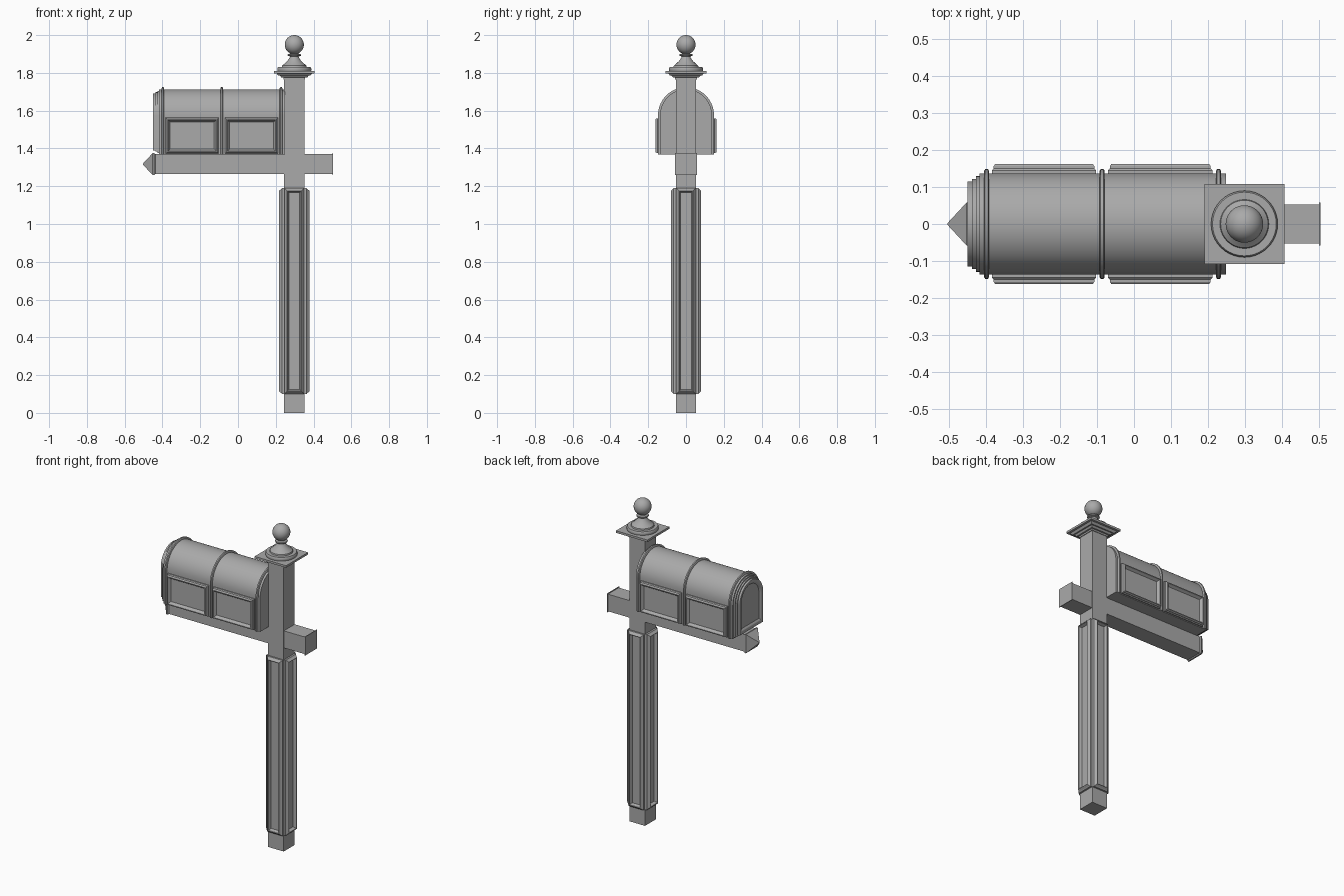
import bpy, bmesh, math
from mathutils import Vector

if "Cube" in bpy.data.objects:
    bpy.data.objects.remove(bpy.data.objects["Cube"], do_unlink=True)

grey = bpy.data.materials.new("plain_grey")
grey.use_nodes = True
grey.diffuse_color = (0.4, 0.4, 0.4, 1)
grey.node_tree.nodes["Principled BSDF"].inputs["Base Color"].default_value = (0.4, 0.4, 0.4, 1)

POST_X, HALF = 0.298, 0.054
BEAM_Z = 1.317


def loft(name, loops, smooth=False):
    """Join equal closed loops with quads and close both ends."""
    bm = bmesh.new()
    rows = [[bm.verts.new(p) for p in loop] for loop in loops]
    for a, b in zip(rows, rows[1:]):
        for i in range(len(a)):
            j = (i + 1) % len(a)
            bm.faces.new((a[i], a[j], b[j], b[i]))
    bm.faces.new(rows[0][::-1])
    bm.faces.new(rows[-1])
    bmesh.ops.remove_doubles(bm, verts=bm.verts, dist=1e-5)
    bmesh.ops.recalc_face_normals(bm, faces=bm.faces)
    mesh = bpy.data.meshes.new(name)
    bm.to_mesh(mesh)
    bm.free()
    mesh.materials.append(grey)
    obj = bpy.data.objects.new(name, mesh)
    bpy.context.collection.objects.link(obj)
    if smooth:
        bpy.ops.object.select_all(action='DESELECT')
        obj.select_set(True)
        bpy.context.view_layer.objects.active = obj
        bpy.ops.object.shade_smooth_by_angle(angle=math.radians(32))
    return obj


def rect(center, u, v, hu, hv):
    return [center + u * a * hu + v * b * hv
            for a, b in ((-1, -1), (1, -1), (1, 1), (-1, 1))]


X, Y, Z = Vector((1, 0, 0)), Vector((0, 1, 0)), Vector((0, 0, 1))


def panel(name, center, u, normal, hu, hv, profile):
    """Moulded picture-frame panel; profile is (inset, height)."""
    loft(name, [rect(center + normal * h, u, Z, hu - d, hv - d) for d, h in profile])


def square_stack(name, profile, axis, center):
    """Square sections along an axis; profile is (position, half width)."""
    u, v = (X, Y) if axis == Z else (Y, Z)
    loft(name, [rect(center + axis * p, u, v, h, h) for p, h in profile])


def turned(name, profile, n=40):
    """Round section about the post axis; profile is (radius, z)."""
    loft(name, [[Vector((POST_X + r * math.cos(t * math.tau / n),
                         r * math.sin(t * math.tau / n), z)) for t in range(n)]
                for r, z in profile], True)


# Post and its stepped square cap
square_stack("post", [(0, HALF), (1.78, HALF)], Z, X * POST_X)
square_stack("post_cap", [(1.765, 0.058), (1.775, 0.058), (1.775, 0.068), (1.785, 0.076),
                          (1.785, 0.084), (1.797, 0.094), (1.797, 0.108), (1.81, 0.108)],
             Z, X * POST_X)

# Four long moulded panels round the post
post_profile = [(0, -0.004), (0, 0.011), (0.005, 0.015), (0.012, 0.024),
                (0.014, 0.026), (0.017, 0.024), (0.024, 0.006)]
for side, normal in (("front", -Y), ("back", Y), ("left", X), ("right", -X)):
    u = Z.cross(normal)
    panel("post_panel_" + side, X * POST_X + Z * 0.645 + normal * HALF,
          u, normal, 0.052, 0.545, post_profile)

# Turned base and ball finial
turned("finial_base", [(0.088, 1.808), (0.09, 1.814), (0.09, 1.824), (0.086, 1.831),
                       (0.066, 1.831), (0.064, 1.839), (0.05, 1.85), (0.036, 1.864),
                       (0.025, 1.88), (0.022, 1.887), (0.034, 1.890), (0.036, 1.895),
                       (0.034, 1.899), (0.022, 1.902), (0.02, 1.912)])
turned("finial_ball", [(max(0.0505 * math.sin(a * math.pi / 24), 0.0005),
                        1.9495 - 0.0505 * math.cos(a * math.pi / 24)) for a in range(25)])

# Cross beam with end plate and pyramid tip
square_stack("cross_beam", [(-0.446, 0.053), (0.5, 0.053)], X, Z * BEAM_Z)
square_stack("beam_end_plate", [(0.499, 0.058), (0.503, 0.058)], X, Z * BEAM_Z)
square_stack("beam_tip", [(-0.438, 0.053), (-0.444, 0.058), (-0.452, 0.058), (-0.503, 0.003)],
             X, Z * BEAM_Z)


def arch(x, inset, n=28):
    r, spring = 0.137 - inset, 1.576
    pts = [Vector((x, r * math.cos(math.pi * i / n), spring + r * math.sin(math.pi * i / n)))
           for i in range(n + 1)]
    low = 1.368 + max(inset, 0)
    return [Vector((x, r, low))] + pts + [Vector((x, -r, low))]


# Arched box: recessed door, stepped surround, then the body
door = [(-0.44, 0.05), (-0.447, 0.042), (-0.45, 0.037), (-0.45, 0.022), (-0.437, 0.022),
        (-0.437, 0.015), (-0.427, 0.015), (-0.427, 0.008), (-0.417, 0.008), (-0.417, 0)]
loft("box_body", [arch(x, d) for x, d in door + [(0.248, 0)]], True)

# Half-round hoops over the box
for name, x in (("front", -0.398), ("middle", -0.086), ("rear", 0.228)):
    hoop = [(-0.007, 0.003), (-0.007, -0.006), (-0.004, -0.011),
            (0.004, -0.011), (0.007, -0.006), (0.007, 0.003)]
    loft("hoop_" + name, [arch(x + dx, d) for dx, d in hoop], True)

# Moulded panels on both sides of the box
box_profile = [(0, -0.004), (0, 0.008), (0.005, 0.013), (0.005, 0.019), (0.009, 0.025),
               (0.014, 0.025), (0.018, 0.018), (0.025, 0.008)]
for side, s in (("front", -1), ("back", 1)):
    for end, x in (("outer", -0.243), ("inner", 0.071)):
        panel(f"box_panel_{side}_{end}", Vector((x, s * 0.137, 1.468)),
              X, Y * s, 0.141, 0.096, box_profile)
